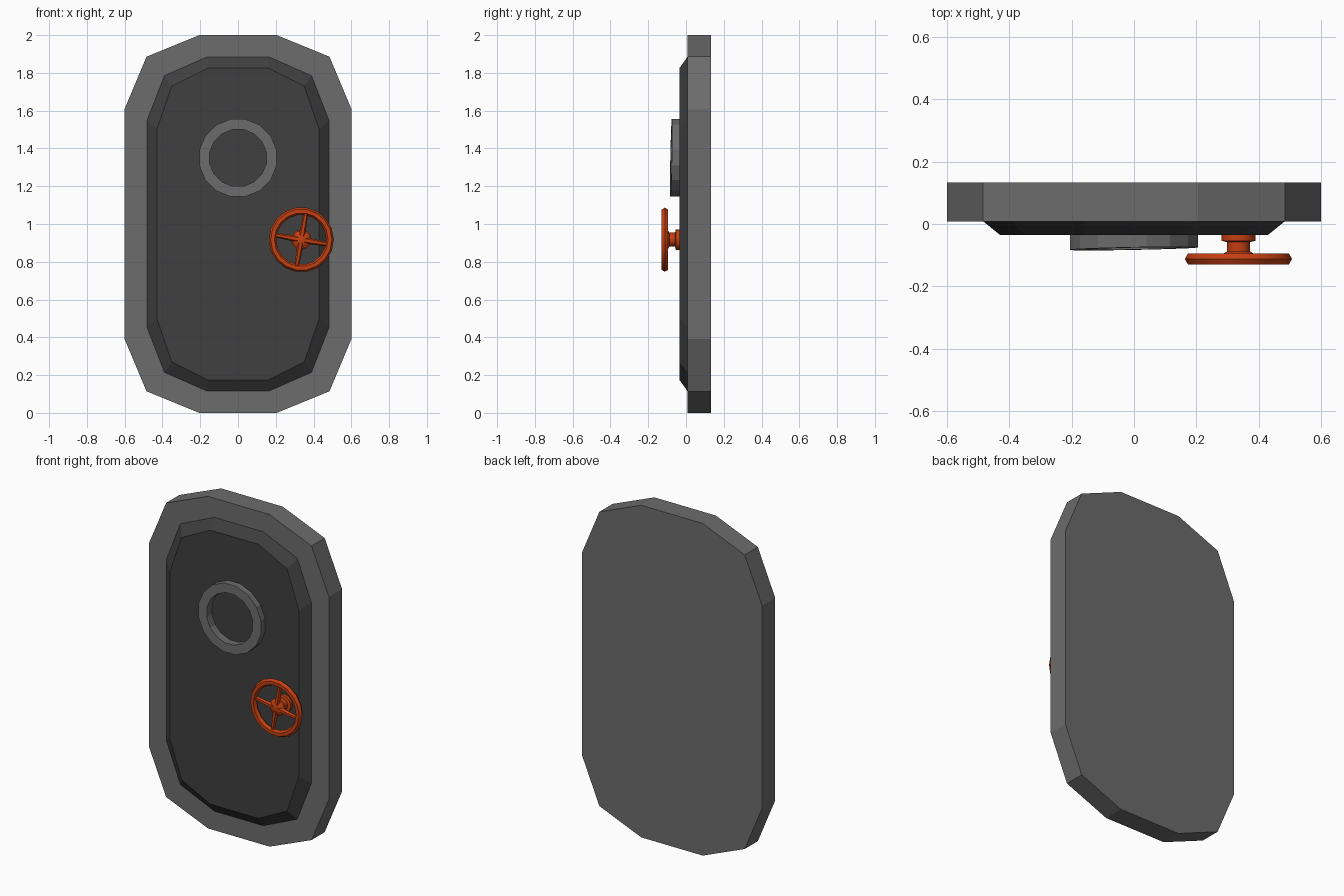
import bpy, bmesh, math
from mathutils import Vector

if "Cube" in bpy.data.objects:
    bpy.data.objects.remove(bpy.data.objects["Cube"])


def material(name, rgb):
    m = bpy.data.materials.new(name)
    m.diffuse_color = (*rgb, 1)
    m.use_nodes = True
    m.node_tree.nodes["Principled BSDF"].inputs["Base Color"].default_value = m.diffuse_color
    return m


STEEL = material("steel grey", (0.15, 0.15, 0.15))
DARK = material("dark grey", (0.05, 0.05, 0.05))
ORANGE = material("orange red", (0.55, 0.05, 0.006))


def loft(name, rings, mat, closed=False, smooth=False):
    """Skin a list of equal-length point rings; cap the ends or close the loop."""
    bm = bmesh.new()
    vs = [[bm.verts.new(p) for p in r] for r in rings]
    n = len(vs[0])
    for i in range(len(vs) if closed else len(vs) - 1):
        a, b = vs[i], vs[(i + 1) % len(vs)]
        for j in range(n):
            k = (j + 1) % n
            bm.faces.new((a[j], a[k], b[k], b[j]))
    if not closed:
        bm.faces.new(vs[0])
        bm.faces.new(vs[-1])
    bmesh.ops.recalc_face_normals(bm, faces=bm.faces)
    me = bpy.data.meshes.new(name)
    bm.to_mesh(me)
    bm.free()
    me.materials.append(mat)
    ob = bpy.data.objects.new(name, me)
    bpy.context.collection.objects.link(ob)
    if smooth:
        bpy.ops.object.select_all(action='DESELECT')
        ob.select_set(True)
        bpy.context.view_layer.objects.active = ob
        bpy.ops.object.shade_smooth_by_angle(angle=math.radians(50))
    return ob


def outline(y, w, h, rx, rz):
    """Rounded rectangle with two-segment corners, centred at z = 1."""
    pts = []
    for q, (sx, sz) in enumerate([(1, 1), (-1, 1), (-1, -1), (1, -1)]):
        for k in range(3):
            a = math.radians(90 * q + 45 * k)
            pts.append((sx * (w - rx) + rx * math.cos(a), y,
                        1 + sz * (h - rz) + rz * math.sin(a)))
    return pts


def circle(cx, cz, r, y, n, phase=0.0):
    return [(cx + r * math.cos(2 * math.pi * (i + phase) / n), y,
             cz + r * math.sin(2 * math.pi * (i + phase) / n)) for i in range(n)]


# Door frame and bevelled door panel
loft("door_frame", [outline(0.008, 0.6, 1.0, 0.395, 0.39),
                    outline(0.133, 0.6, 1.0, 0.395, 0.39)], STEEL)
loft("door_panel", [outline(0.02, 0.483, 0.885, 0.32, 0.34),
                    outline(0.008, 0.483, 0.885, 0.32, 0.34),
                    outline(-0.035, 0.43, 0.825, 0.27, 0.325)], DARK)

# Porthole ring, with a slightly tilted front face
PZ = 1.35


def tilted(r):
    return [(x, -0.079 + 0.02 * x + 0.02 * (z - PZ), z)
            for x, y, z in circle(0, PZ, r, 0, 16, 0.5)]


loft("porthole_ring", [circle(0, PZ, 0.209, -0.03, 16, 0.5), tilted(0.209),
                       tilted(0.153), circle(0, PZ, 0.153, -0.03, 16, 0.5)],
     STEEL, closed=True)

# Handwheel hub and shaft
WX, WZ, WY = 0.335, 0.917, -0.112
hub = [(0.054, -0.03), (0.054, -0.054), (0.037, -0.058), (0.037, -0.088),
       (0.05, -0.096), (0.05, -0.108), (0.03, -0.122), (0.012, -0.126)]
loft("wheel_hub", [circle(WX, WZ, r, y, 12) for r, y in hub], ORANGE, smooth=True)

# Handwheel rim, six-sided in section
rim = []
for k in range(6):
    a = math.pi * k / 3
    rim.append(circle(WX, WZ, 0.152 + 0.02 * math.cos(a), WY + 0.02 * math.sin(a), 18))
loft("wheel_rim", rim, ORANGE, closed=True, smooth=True)

# Four tapered spokes
for s in range(4):
    a = math.radians(-10 + 90 * s)
    d = Vector((math.cos(a), 0, math.sin(a)))
    t = Vector((-math.sin(a), 0, math.cos(a)))
    c = Vector((WX, WY, WZ))
    rings = [[c + d * dist + t * (r * math.cos(math.pi * k / 3))
              + Vector((0, r * math.sin(math.pi * k / 3), 0)) for k in range(6)]
             for dist, r in [(0.02, 0.017), (0.152, 0.011)]]
    loft(f"wheel_spoke_{s + 1}", rings, ORANGE, smooth=True)
